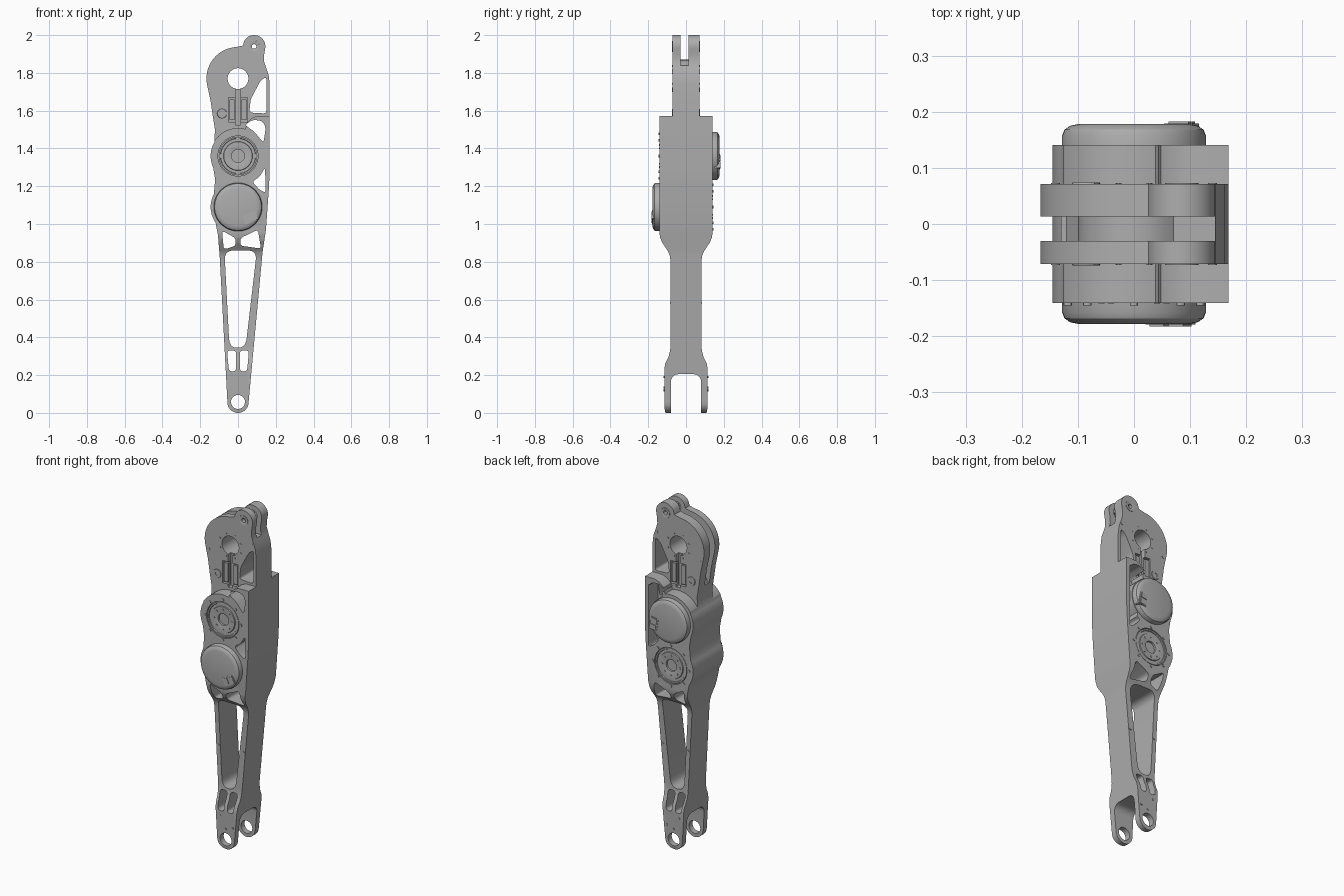
import bpy, bmesh, math
from mathutils import Vector, Matrix

grey = bpy.data.materials.new("machined_grey")
grey.diffuse_color = (0.42, 0.42, 0.42, 1)


def finish(name, bm):
    bmesh.ops.remove_doubles(bm, verts=bm.verts, dist=1e-5)
    bmesh.ops.recalc_face_normals(bm, faces=bm.faces)
    me = bpy.data.meshes.new(name)
    bm.to_mesh(me)
    bm.free()
    me.materials.append(grey)
    ob = bpy.data.objects.new(name, me)
    bpy.context.collection.objects.link(ob)
    return ob


def prism(name, pts, lo, hi, axis="y"):
    """Extrude a profile along y (points are x,z) or x (points are y,z)."""
    bm = bmesh.new()
    co = (lambda a, b: (a, lo, b)) if axis == "y" else (lambda a, b: (lo, a, b))
    face = bm.faces.new([bm.verts.new(co(a, b)) for a, b in pts])
    ext = bmesh.ops.extrude_face_region(bm, geom=[face])
    move = Vector((0, hi - lo, 0) if axis == "y" else (hi - lo, 0, 0))
    bmesh.ops.translate(bm, vec=move, verts=[v for v in ext["geom"] if isinstance(v, bmesh.types.BMVert)])
    return finish(name, bm)


def lathe(name, prof, x, z, side, steps=48):
    """Revolve (radius, distance) points about the y axis; side -1 is the front."""
    bm = bmesh.new()
    vs = [bm.verts.new((x + r, side * d, z)) for r, d in prof]
    es = [bm.edges.new(p) for p in zip(vs, vs[1:])]
    bmesh.ops.spin(bm, geom=vs + es, cent=(x, 0, z), axis=(0, 1, 0), angle=2 * math.pi, steps=steps)
    return finish(name, bm)


def arc(cx, cz, r, a0, a1, n=16):
    ang = [math.radians(a0 + (a1 - a0) * i / n) for i in range(n + 1)]
    return [(cx + r * math.cos(a), cz + r * math.sin(a)) for a in ang]


def rounded(pts, r, n=5):
    """Round every corner of a polygon."""
    out = []
    for i, p in enumerate(pts):
        p, a, b = Vector(p), Vector(pts[i - 1]), Vector(pts[(i + 1) % len(pts)])
        s = p + (a - p).normalized() * min(r, (a - p).length * 0.45)
        e = p + (b - p).normalized() * min(r, (b - p).length * 0.45)
        for k in range(n + 1):
            t = k / n
            out.append(tuple(s * (1 - t) ** 2 + p * 2 * t * (1 - t) + e * t * t))
    return out


def boolean(ob, tool, op="DIFFERENCE"):
    m = ob.modifiers.new("cut", "BOOLEAN")
    m.operation, m.solver, m.object = op, "EXACT", tool
    bpy.context.view_layer.objects.active = ob
    bpy.ops.object.modifier_apply(modifier=m.name)
    bpy.data.objects.remove(tool, do_unlink=True)


def cut(pts, lo=-0.3, hi=0.3, axis="y"):
    boolean(body, prism("cutter", pts, lo, hi, axis), "DIFFERENCE")


def box(x0, x1, z0, z1):
    return [(x0, z0), (x1, z0), (x1, z1), (x0, z1)]


def hole(x, z, r, lo=-0.3, hi=0.3):
    cut(arc(x, z, r, 0, 360, 40)[:-1], lo, hi)


# Arm body: front outline crossed with side outline
outline = (arc(0, 0.056, 0.056, 180, 360)
           + [(0.13, 0.85), (0.148, 0.97), (0.163, 1.18), (0.168, 1.28), (0.168, 1.74),
              (0.162, 1.79), (0.148, 1.83), (0.137, 1.865), (0.139, 1.9)]
           + arc(0.085, 1.94, 0.06, -10, 150) + [(0.026, 1.945)]
           + arc(0, 1.77, 0.167, 93, 195, 24)
           + [(-0.145, 1.65), (-0.135, 1.58), (-0.122, 1.5)]
           + arc(0, 1.36, 0.145, 150, 205, 10) + [(-0.121, 1.235)]
           + arc(0, 1.09, 0.145, 152, 215, 10) + [(-0.106, 0.94), (-0.097, 0.83)])
half = [(0.105, -0.02), (0.113, 0.02), (0.115, 0.23), (0.11, 0.26), (0.093, 0.295), (0.084, 0.33), (0.082, 0.36),
        (0.082, 0.8), (0.085, 0.83), (0.095, 0.855), (0.125, 0.9), (0.136, 0.925), (0.141, 0.955), (0.141, 2.1)]
body = prism("arm_body", outline, -0.25, 0.25)
boolean(body, prism("side_form", half + [(-y, z) for y, z in reversed(half)], -0.4, 0.4, "x"), "INTERSECT")

# Shoulders stepping in to the narrow head
shoulder = ([(-0.3, 1.385)] + arc(0, 1.36, 0.148, 170, 75)
            + [(0.05, 1.54), (0.075, 1.562), (0.105, 1.573), (0.3, 1.573), (0.3, 2.2), (-0.3, 2.2)])
cut(shoulder, 0.071, 0.35)
cut(shoulder, -0.35, -0.071)

# Head slot and bottom fork
cut([(-0.3, 1.55), (-0.12, 1.55)] + arc(0, 1.77, 0.1, 235, 45)
    + [(0.15, 1.84), (0.3, 1.84), (0.3, 2.2), (-0.3, 2.2)], -0.03, 0.013)
cut([(-0.08, -0.1), (0.08, -0.1)] + arc(0.04, 0.165, 0.04, 0, 90, 6)
    + arc(-0.04, 0.165, 0.04, 90, 180, 6), -0.4, 0.4, "x")

# Lightening windows
windows = [
    [(0.15, 1.78), (0.15, 1.585), (0.06, 1.59), (0.067, 1.66), (0.12, 1.76)],
    [(0.035, 1.525), (0.08, 1.552), (0.13, 1.545), (0.147, 1.51), (0.135, 1.43), (0.085, 1.49)],
    [(0.143, 1.3), (0.147, 1.165), (0.115, 1.18), (0.075, 1.225), (0.115, 1.25)],
    [(-0.085, 0.965), (-0.012, 0.925), (-0.012, 0.885), (-0.075, 0.865)],
    [(0.012, 0.925), (0.105, 0.97), (0.122, 0.87), (0.012, 0.885)],
    [(-0.072, 0.86), (0.1, 0.86), (0.04, 0.345), (-0.045, 0.345)],
    [(-0.058, 0.33), (-0.01, 0.33), (-0.01, 0.22), (-0.048, 0.22)],
    [(0.058, 0.33), (0.01, 0.33), (0.01, 0.22), (0.048, 0.22)],
]
for i, w in enumerate(windows):
    cut(rounded(w, 0.05 if i == 5 else 0.018))
# Rear pocket between rail and upper drive
cut([(0.06, 1.53), (0.146, 1.53), (0.146, 1.19), (0.1, 1.215)]
    + arc(0, 1.36, 0.132, -45, 65, 12), 0.05, 0.3)

# Pivot holes
hole(0, 1.77, 0.055)
hole(0.085, 1.94, 0.03)
hole(0, 0.058, 0.037)

# Cable recesses on both faces of the head
for s in (-1, 1):
    for pts, d in ((box(-0.05, 0.05, 1.54, 1.67), 0.055), (box(-0.014, 0.014, 1.525, 1.74), 0.045)):
        lo, hi = sorted((s * d, s * 0.12))
        cut(pts, lo, hi)

# Drives: a cover on one face and an output flange on the other
for cz, s in ((1.09, -1), (1.36, 1)):
    label = "front" if s < 0 else "back"
    lathe(label + "_drive_cover", [(0, 0.12), (0.128, 0.12), (0.128, 0.158), (0.124, 0.168),
                                   (0.114, 0.175), (0.1, 0.178), (0, 0.178)], 0, cz, s)
    lo, hi = sorted((-s * 0.125, -s * 0.3))
    hole(0, cz, 0.106, lo, hi)
    lathe(label + "_output_flange",
          [(0.034, 0.12), (0.034, 0.137), (0.04, 0.139), (0.075, 0.139), (0.077, 0.134), (0.092, 0.134),
           (0.094, 0.139), (0.102, 0.139), (0.102, 0.12), (0.034, 0.12)], 0, cz, -s)
    # Flange bolts, inner and outer circles
    for count, ring, r, top in ((8, 0.118, 0.0075, 0.145), (8, 0.058, 0.005, 0.142)):
        for k in range(count):
            a = 2 * math.pi * k / count
            lathe(label + "_flange_bolt", [(0, 0.13), (r, 0.13), (r, top), (0, top)],
                  ring * math.cos(a), cz + ring * math.sin(a), -s, 12)
    # Cable connector block on the cover
    px, pz, turn = (0.065, 1.035, -25) if s < 0 else (0.085, 1.33, 80)
    for w, h, dx, top in ((0.075, 0.05, 0, 0.1795), (0.028, 0.036, -0.019, 0.183), (0.028, 0.036, 0.019, 0.183)):
        lo, hi = sorted((s * 0.15, s * top))
        con = prism(label + "_connector", box(dx - w / 2, dx + w / 2, -h / 2, h / 2), lo, hi)
        con.data.transform(Matrix.Translation((px, 0, pz)) @ Matrix.Rotation(math.radians(turn), 4, "Y"))

# Head hardware on each face
for s, y in ((-1, 0.0705), (1, 0.0705)):
    lathe("tab_bushing", [(0.012, 0.045), (0.012, 0.07), (0.022, 0.073), (0.03, 0.073),
                          (0.03, 0.045), (0.012, 0.045)], 0.085, 1.94, s, 24)
    lathe("head_stud", [(0.012, 0.06), (0.012, 0.074), (0.024, 0.074), (0.026, 0.07), (0.026, 0.06),
                        (0.012, 0.06)], -0.085, 1.585, s, 24)
    for k in range(8):
        a = math.radians(22.5 + 45 * k)
        lathe("head_bolt", [(0, 0.06), (0.005, 0.06), (0.005, 0.073), (0, 0.073)],
              0.072 * math.cos(a), 1.77 + 0.072 * math.sin(a), s, 10)
    for x, z in ((-0.14, 1.715), (0.14, 1.815)):
        lathe("head_bolt", [(0, 0.06), (0.008, 0.06), (0.008, 0.073), (0, 0.073)], x, z, s, 12)
    # Cable clamp blocks beside the channel
    for x in (-0.032, 0.032):
        lo, hi = sorted((s * 0.05, s * 0.068))
        prism("cable_clamp", box(x - 0.013, x + 0.013, 1.55, 1.66), lo, hi)
    # Bolts on the fork cheeks and lower rails
    for x, z, d in ((-0.035, 0.19, 0.115), (0, 0.12, 0.115), (0.045, 0.135, 0.115),
                    (-0.07, 0.585, 0.082), (0.093, 0.585, 0.082)):
        lathe("lower_bolt", [(0, d - 0.01), (0.006, d - 0.01), (0.006, d + 0.003), (0, d + 0.003)], x, z, s, 10)

# Smooth curved surfaces, keep edges sharp
bpy.ops.object.select_all(action="SELECT")
bpy.context.view_layer.objects.active = body
bpy.ops.object.shade_smooth_by_angle(angle=math.radians(30))
